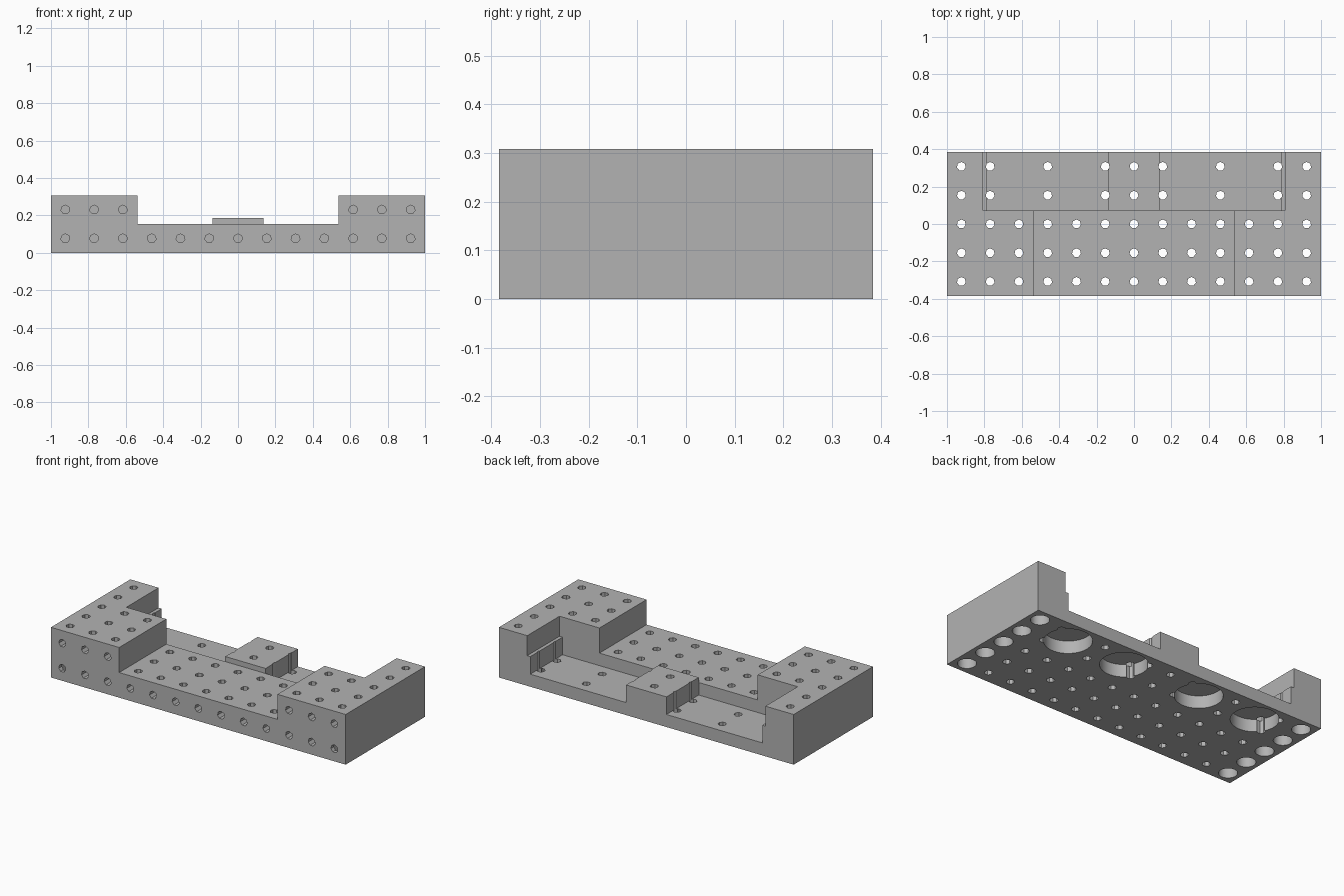
import bpy, bmesh
from math import pi
from mathutils import Matrix, Vector

if "Cube" in bpy.data.objects:
    bpy.data.objects.remove(bpy.data.objects["Cube"], do_unlink=True)

U = 2 / 13                      # grid pitch of the peg holes
HX, HY, H = 1.0, 2.5 * U, 2 * U  # half width, half depth, height
WALL, FLOOR, STEP = 0.072, U / 2, 0.185
PIN = 0.024

mat = bpy.data.materials.new("light grey")
mat.use_nodes = True
grey = (0.45, 0.45, 0.45, 1)
mat.diffuse_color = grey
mat.node_tree.nodes["Principled BSDF"].inputs["Base Color"].default_value = grey


def box(bm, lo, hi):
    lo, hi = Vector(lo), Vector(hi)
    m = Matrix.Translation((lo + hi) / 2) @ Matrix.Diagonal((*(hi - lo), 1))
    bmesh.ops.create_cube(bm, size=1, matrix=m)


def cyl(bm, center, r, depth, sides, along_y=False):
    m = Matrix.Translation(center)
    if along_y:
        m = m @ Matrix.Rotation(pi / 2, 4, "X")
    bmesh.ops.create_cone(bm, cap_ends=True, segments=sides, radius1=r,
                          radius2=r, depth=depth, matrix=m)


def finish(name, bm):
    bmesh.ops.recalc_face_normals(bm, faces=bm.faces)
    mesh = bpy.data.meshes.new(name)
    bm.to_mesh(mesh)
    bm.free()
    mesh.materials.append(mat)
    obj = bpy.data.objects.new(name, mesh)
    bpy.context.collection.objects.link(obj)
    return obj


def carve(body, name, bm):
    cutter = finish(name, bm)
    cutter.hide_render = True
    mod = body.modifiers.new(name, "BOOLEAN")
    mod.operation, mod.solver, mod.object = "DIFFERENCE", "EXACT", cutter
    bpy.ops.object.modifier_apply(modifier=name)
    bpy.data.objects.remove(cutter, do_unlink=True)


# Solid block
bm = bmesh.new()
box(bm, (-HX, -HY, 0), (HX, HY, H))
body = finish("mounting_plate", bm)
bpy.context.view_layer.objects.active = body
body.select_set(True)

# Low front deck between the raised corners
bm = bmesh.new()
box(bm, (-0.537, -1, U), (0.537, WALL, 1))
carve(body, "deck_recess", bm)

# Rear opening down to the ledges and centre block
bm = bmesh.new()
box(bm, (-0.808, WALL, STEP), (0.808, 1, 1))
carve(body, "rear_recess", bm)

# Two rear pockets
bm = bmesh.new()
for a, b in ((-0.787, -0.137), (0.137, 0.787)):
    box(bm, (a, WALL, FLOOR), (b, 1, 1))
carve(body, "pockets", bm)

# Large round openings in the pocket floors
bm = bmesh.new()
for x in (-0.66, -0.264, 0.264, 0.66):
    cyl(bm, (x, 1.5 * U, 0), 0.133, 2 * FLOOR, 48)
carve(body, "round_openings", bm)

# Vertical peg holes
bm = bmesh.new()
for i in range(-6, 7):
    for j in range(-2, 3):
        if j > 0 and abs(i) in (2, 4):
            continue
        cyl(bm, (i * U, j * U, H / 2), PIN, 1, 7)
carve(body, "peg_holes", bm)

# Wide bores under both ends
bm = bmesh.new()
for i in (-6, 6):
    for j in range(-2, 3):
        cyl(bm, (i * U, j * U, 0), 0.052, 2 * U, 32)
carve(body, "end_bores", bm)

# Blind peg holes in the front face
bm = bmesh.new()
for i in range(-6, 7):
    for k in ((0.5, 1.5) if abs(i) >= 4 else (0.5,)):
        cyl(bm, (i * U, -HY, k * U), PIN, 0.3, 7, along_y=True)
carve(body, "front_peg_holes", bm)

bpy.ops.object.shade_smooth_by_angle(angle=pi / 6)
